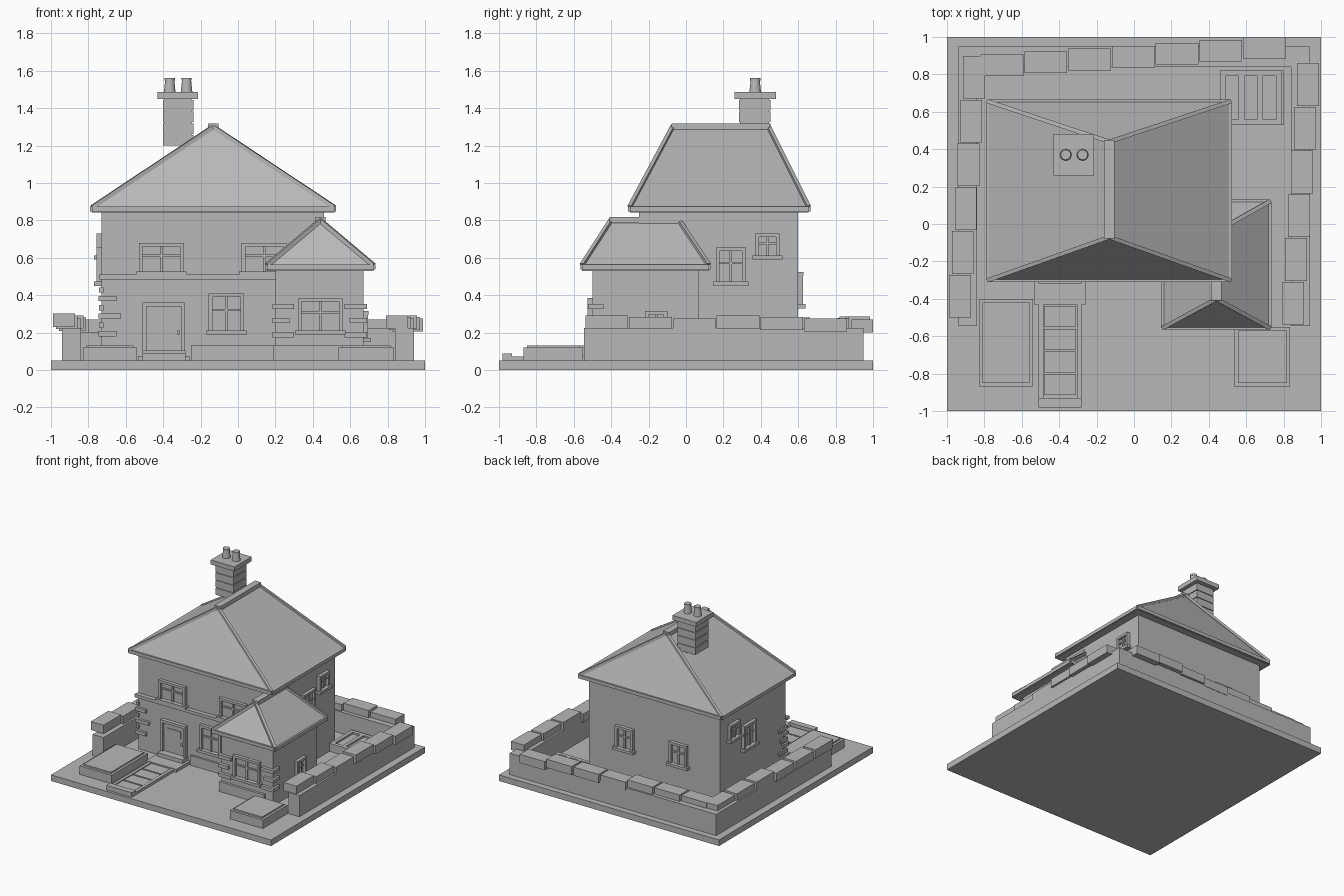
import bpy, bmesh, math
from mathutils import Matrix, Vector

cube = bpy.data.objects.get("Cube")
if cube:
    bpy.data.objects.remove(cube)

stone = bpy.data.materials.new("stone grey")
stone.use_nodes = True
GREY = (0.48, 0.48, 0.48, 1)
stone.diffuse_color = GREY
stone.node_tree.nodes["Principled BSDF"].inputs["Base Color"].default_value = GREY


def finish(name, bm):
    bmesh.ops.recalc_face_normals(bm, faces=bm.faces)
    mesh = bpy.data.meshes.new(name)
    bm.to_mesh(mesh)
    bm.free()
    mesh.materials.append(stone)
    obj = bpy.data.objects.new(name, mesh)
    bpy.context.collection.objects.link(obj)
    return obj


def add_box(bm, x0, x1, y0, y1, z0, z1):
    mat = Matrix.Translation(((x0 + x1) / 2, (y0 + y1) / 2, (z0 + z1) / 2))
    bmesh.ops.create_cube(bm, size=1, matrix=mat @ Matrix.Diagonal((x1 - x0, y1 - y0, z1 - z0, 1)))


def boxes(name, *specs):
    bm = bmesh.new()
    for s in specs:
        add_box(bm, *s)
    return finish(name, bm)


def add_bar(bm, a, b, width, height):
    a, b = Vector(a), Vector(b)
    rot = (b - a).to_track_quat('Y', 'Z').to_matrix().to_4x4()
    size = Matrix.Diagonal((width, (b - a).length, height, 1))
    bmesh.ops.create_cube(bm, size=1, matrix=Matrix.Translation((a + b) / 2) @ rot @ size)


def window(name, pos, turn, w, z0, z1, transom=True):
    """Framed window; local -y points out of the wall, turn is about z."""
    h, f = w / 2, 0.02
    bm = bmesh.new()
    sill = z0 + 0.022
    add_box(bm, -h - 0.015, h + 0.015, -0.04, 0.01, z0, sill)
    add_box(bm, -h, -h + f, -0.026, 0.01, sill, z1)
    add_box(bm, h - f, h, -0.026, 0.01, sill, z1)
    add_box(bm, -h, h, -0.027, 0.01, z1 - f, z1)
    add_box(bm, -h + f, h - f, -0.006, 0.01, sill, z1 - f)
    add_box(bm, -0.007, 0.007, -0.018, 0, sill, z1 - f)
    if transom:
        mid = sill + (z1 - sill) * 0.55
        add_box(bm, -h + f, h - f, -0.016, 0, mid - 0.006, mid + 0.006)
    obj = finish(name, bm)
    obj.matrix_world = Matrix.Translation((pos[0], pos[1], 0)) @ Matrix.Rotation(math.radians(turn), 4, 'Z')


def hip_roof(name, x0, x1, y0, y1, eave, lip, ridge_z, ya, yb):
    """Hipped roof with the ridge along y, plus gutters, hip caps and ridge cap."""
    xm = (x0 + x1) / 2
    corners = [(x0, y0), (x1, y0), (x1, y1), (x0, y1)]
    bm = bmesh.new()
    low = [bm.verts.new((x, y, eave)) for x, y in corners]
    top = [bm.verts.new((x, y, lip)) for x, y in corners]
    ra, rb = bm.verts.new((xm, ya, ridge_z)), bm.verts.new((xm, yb, ridge_z))
    bm.faces.new(low)
    for i in range(4):
        j = (i + 1) % 4
        bm.faces.new((low[i], low[j], top[j], top[i]))
    for f in ((top[0], top[1], ra), (top[1], top[2], rb, ra), (top[2], top[3], rb), (top[3], top[0], ra, rb)):
        bm.faces.new(f)
    finish(name, bm)
    bm = bmesh.new()
    for i, (x, y) in enumerate(corners):
        nx, ny = corners[(i + 1) % 4]
        add_bar(bm, (x, y, lip - 0.01), (nx, ny, lip - 0.01), 0.02, 0.028)
        add_bar(bm, (x, y, lip), (xm, ya if y == y0 else yb, ridge_z), 0.022, 0.022)
    finish(name + "_edge_caps", bm)
    boxes(name + "_ridge_cap", (xm - 0.027, xm + 0.027, ya - 0.008, yb + 0.008, ridge_z - 0.015, ridge_z + 0.018))


# Ground and house bodies
boxes("ground_slab", (-1, 1, -1, 1, 0, 0.05))
boxes("main_house_walls", (-0.73, 0.46, -0.25, 0.6, 0.05, 0.85))
boxes("front_wing_walls", (0.2, 0.67, -0.5, 0.07, 0.05, 0.54))
boxes("string_course", (-0.74, 0.21, -0.285, -0.25, 0.485, 0.51))
boxes("main_plinth", (-0.25, 0.2, -0.265, -0.25, 0.05, 0.13))
boxes("wing_plinth", (0.19, 0.6, -0.52, -0.5, 0.05, 0.13))
hip_roof("main_roof", -0.78, 0.515, -0.3, 0.655, 0.842, 0.87, 1.3, -0.07, 0.44)
hip_roof("wing_roof", 0.155, 0.725, -0.555, 0.12, 0.53, 0.56, 0.8, -0.4, -0.04)

# Chimney with brick courses, cap and pots
bm = bmesh.new()
add_box(bm, -0.395, -0.245, 0.29, 0.445, 1.2, 1.45)
for i in range(4):
    z = 1.2 + i * 0.0625
    add_box(bm, -0.402, -0.238, 0.283, 0.452, z, z + 0.056)
finish("chimney_stack", bm)
boxes("chimney_cap", (-0.43, -0.213, 0.26, 0.482, 1.45, 1.487))
for side, x in (("left", -0.275), ("right", -0.365)):
    bm = bmesh.new()
    for r1, r2, z, h in ((0.031, 0.023, 1.487, 0.073), (0.027, 0.027, 1.547, 0.014)):
        bmesh.ops.create_cone(bm, cap_ends=True, segments=16, radius1=r1, radius2=r2, depth=h,
                              matrix=Matrix.Translation((x, 0.37, z + h / 2)))
    finish(side + "_chimney_pot", bm)

# Windows
window("upper_window_right", (-0.41, -0.25), 0, 0.24, 0.505, 0.68)
window("upper_window_left", (0.14, -0.25), 0, 0.24, 0.505, 0.68)
window("lower_window", (-0.062, -0.25), 0, 0.19, 0.19, 0.41)
window("wing_front_window", (0.44, -0.5), 0, 0.24, 0.19, 0.385)
window("wing_side_window", (0.67, -0.16), 90, 0.12, 0.15, 0.315)
for side, x, turn in (("left", 0.46, 90), ("right", -0.73, -90)):
    window(side + "_tall_window", (x, 0.24), turn, 0.16, 0.45, 0.655)
    window(side + "_small_window", (x, 0.435), turn, 0.13, 0.59, 0.73)
for side, x in (("left", 0.13), ("right", -0.36)):
    window("back_window_" + side, (x, 0.6), 180, 0.16, 0.33, 0.525)

# Door with frame, letter plate and knob
boxes("door_frame", (-0.51, -0.49, -0.28, -0.24, 0.1, 0.36), (-0.305, -0.285, -0.28, -0.24, 0.1, 0.36),
      (-0.51, -0.285, -0.281, -0.24, 0.34, 0.361))
boxes("door", (-0.49, -0.305, -0.262, -0.24, 0.1, 0.34), (-0.46, -0.335, -0.268, -0.25, 0.24, 0.3))
boxes("door_knob", (-0.325, -0.31, -0.28, -0.26, 0.19, 0.21))
boxes("door_step", (-0.535, -0.26, -0.43, -0.25, 0.05, 0.075), (-0.51, -0.28, -0.32, -0.25, 0.07, 0.105))

# Corner stones on the house and wing
bm = bmesh.new()
for i in range(3):
    z = 0.18 + 0.094 * i
    reach = 0.105 if i == 1 else 0.08
    add_box(bm, -0.745, -0.73 + reach, -0.27, -0.2, z, z + 0.028)
    add_box(bm, -0.742, -0.72, -0.265, -0.25 + 0.18 - reach, z + 0.045, z + 0.073)
finish("house_corner_stones", bm)
bm = bmesh.new()
for i in range(3):
    z = 0.175 + 0.075 * i
    reach = 0.075 if i == 1 else 0.1
    add_box(bm, 0.185, 0.2 + reach, -0.525, -0.44, z, z + 0.028)
    add_box(bm, 0.67 - reach, 0.69, -0.525, -0.44, z, z + 0.028)
finish("wing_corner_stones", bm)

# Garden wall
boxes("garden_wall_back", (-0.94, 0.94, 0.84, 0.95, 0.05, 0.225))
for side, s in (("left", 1), ("right", -1)):
    x0, x1 = sorted((0.84 * s, 0.94 * s))
    boxes("garden_wall_" + side, (x0, x1, -0.545, 0.84, 0.05, 0.225))

# Coping stones drifting along each wall
back, left, right = bmesh.new(), bmesh.new(), bmesh.new()
for i in range(7):
    step, lift = 0.234 * i, 0.2 + 0.008 * (i % 3)
    add_box(back, -0.82 + step, -0.592 + step, 0.79 + 0.016 * i, 0.905 + 0.016 * i, lift, lift + 0.07)
    if i < 6:
        x = 0.93 - 0.016 * i
        add_box(left, x - 0.058, x + 0.058, 0.632 - step, 0.86 - step, lift + 0.005, lift + 0.075)
        x = -0.855 - 0.015 * i
        lift += 0.003 * i
        add_box(right, x - 0.058, x + 0.058, 0.67 - step, 0.898 - step, lift, lift + 0.07)
for name, bm in (("back", back), ("left", left), ("right", right)):
    finish("coping_stones_" + name, bm)

# Raised flower beds with a rim
for side, x0, x1, y1 in (("left", 0.535, 0.835, -0.55), ("right", -0.83, -0.54, -0.4)):
    boxes(side + "_flower_bed", (x0, x1, -0.87, y1, 0.05, 0.12), (x0 + 0.02, x1 - 0.02, -0.85, y1 - 0.02, 0.11, 0.132))

# Front path with slabs and edging
path = [(-0.51, -0.28, -0.98, -0.93, 0.05, 0.088), (-0.51, -0.28, -0.93, -0.43, 0.05, 0.06)]
for x in (-0.51, -0.305):
    path.append((x, x + 0.025, -0.93, -0.43, 0.05, 0.072))
for i in range(4):
    y = -0.915 + 0.122 * i
    path.append((-0.48, -0.31, y, y + 0.11, 0.055, 0.069))
boxes("front_path", *path)

# Cold frame in the back garden
frame = [(0.46, 0.8, 0.53, 0.82, 0.05, 0.1)]
for i in range(4):
    x = 0.46 + 0.1 * i
    frame.append((x, x + 0.03, 0.53, 0.82, 0.1, 0.115))
for y in (0.53, 0.79):
    frame.append((0.46, 0.79, y, y + 0.03, 0.1, 0.115))
boxes("cold_frame", *frame)
